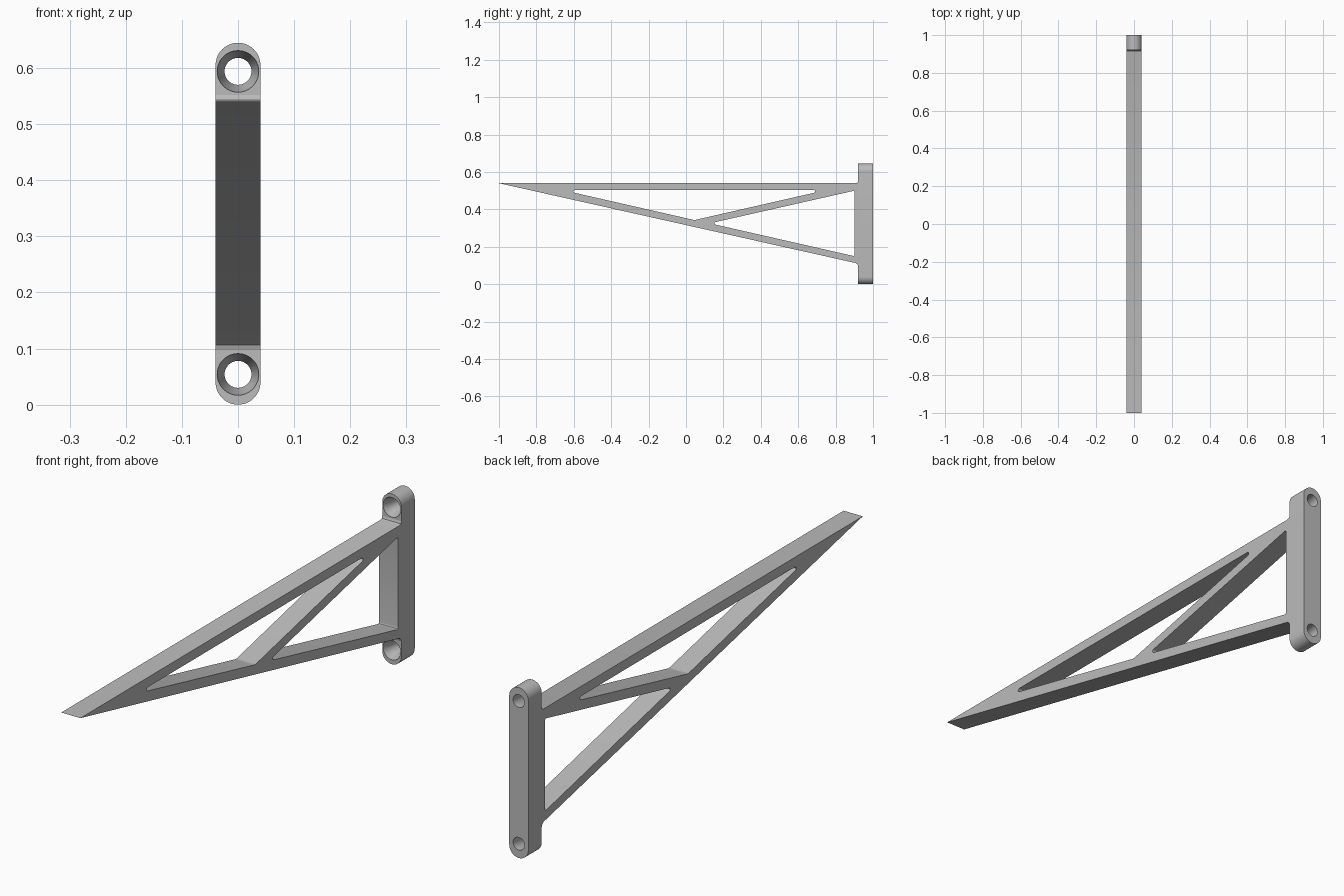
import bpy
import bmesh
import math
from mathutils import Vector, Matrix

cube = bpy.data.objects.get("Cube")
if cube:
    bpy.data.objects.remove(cube, do_unlink=True)

HALF_WIDTH = 0.04
PLATE_FRONT, PLATE_BACK = 0.92, 1.0
HEIGHT = 0.645

grey = bpy.data.materials.new("plain grey")
grey.use_nodes = True
grey.diffuse_color = (0.5, 0.5, 0.5, 1)
grey.node_tree.nodes["Principled BSDF"].inputs["Base Color"].default_value = (0.5, 0.5, 0.5, 1)


def finish(name, bm):
    bmesh.ops.recalc_face_normals(bm, faces=bm.faces)
    mesh = bpy.data.meshes.new(name)
    bm.to_mesh(mesh)
    bm.free()
    mesh.materials.append(grey)
    obj = bpy.data.objects.new(name, mesh)
    bpy.context.collection.objects.link(obj)
    return obj


def prism(name, loops, depth):
    """Fill an outline (with any inner outlines as openings) and extrude it."""
    bm = bmesh.new()
    edges = []
    for loop in loops:
        verts = [bm.verts.new(p) for p in loop]
        edges += [bm.edges.new((a, b)) for a, b in zip(verts, verts[1:] + verts[:1])]
    bmesh.ops.triangle_fill(bm, use_beauty=True, edges=edges, normal=Vector(depth).normalized())
    extruded = bmesh.ops.extrude_face_region(bm, geom=bm.faces[:])["geom"]
    moved = [v for v in extruded if isinstance(v, bmesh.types.BMVert)]
    bmesh.ops.translate(bm, verts=moved, vec=depth)
    return finish(name, bm)


def rounded(points, radius, steps=4):
    """Side outline from (y, z) corners, each softened by a small curve."""
    out = []
    for i, p in enumerate(points):
        p, a, b = (Vector(q) for q in (p, points[i - 1], points[(i + 1) % len(points)]))
        start = p + (a - p).normalized() * min(radius, (a - p).length * 0.45)
        end = p + (b - p).normalized() * min(radius, (b - p).length * 0.45)
        for s in range(steps + 1):
            t = s / steps
            q = start * (1 - t) ** 2 + p * 2 * t * (1 - t) + end * t * t
            out.append((-HALF_WIDTH, q.x, q.y))
    return out


# Triangular arm with two openings and small fillets where it meets the plate
outline = [(-1, 0.54), (0.908, 0.54), (0.917, 0.543), (0.92, 0.552),
           (0.92, 0.097), (0.917, 0.106), (0.908, 0.113)]
arm_outline = [(-HALF_WIDTH, y, z) for y, z in outline]
upper_opening = rounded([(-0.6, 0.503), (-0.605, 0.491), (0.045, 0.343),
                         (0.69, 0.49), (0.69, 0.503)], 0.008)
lower_opening = rounded([(0.152, 0.331), (0.152, 0.32), (0.9, 0.15), (0.9, 0.5)], 0.008)
arm = prism("bracket_arm", [arm_outline, upper_opening, lower_opening],
            (2 * HALF_WIDTH, 0, 0))

# Wall plate with rounded ends
stadium = []
for centre, first in ((HEIGHT - HALF_WIDTH, 0), (HALF_WIDTH, math.pi)):
    for i in range(25):
        a = first + math.pi * i / 24
        stadium.append((HALF_WIDTH * math.cos(a), PLATE_FRONT, centre + HALF_WIDTH * math.sin(a)))
plate = prism("wall_plate", [stadium], (0, PLATE_BACK - PLATE_FRONT, 0))

# Countersunk screw holes
for label, z in (("lower", 0.054), ("upper", 0.594)):
    bm = bmesh.new()
    rings = []
    for y, r in ((0.90, 0.037), (0.925, 0.037), (0.95, 0.024), (1.02, 0.024)):
        matrix = Matrix.Translation((0, y, z)) @ Matrix.Rotation(math.pi / 2, 4, "X")
        rings.append(bmesh.ops.create_circle(bm, segments=40, radius=r, matrix=matrix)["verts"])
    for a, b in zip(rings, rings[1:]):
        for i in range(40):
            j = (i + 1) % 40
            bm.faces.new((a[i], a[j], b[j], b[i]))
    bm.faces.new(rings[0])
    bm.faces.new(rings[-1])
    cutter = finish(label + "_hole_cutter", bm)
    cutter.hide_render = True
    cut = plate.modifiers.new(label + "_hole", "BOOLEAN")
    cut.operation = "DIFFERENCE"
    cut.solver = "EXACT"
    cut.object = cutter
    bpy.context.view_layer.objects.active = plate
    bpy.ops.object.modifier_apply(modifier=cut.name)
    bpy.data.objects.remove(cutter, do_unlink=True)

# Smooth the curved surfaces, keep the hard edges
bpy.ops.object.select_all(action="DESELECT")
for obj in (arm, plate):
    obj.select_set(True)
bpy.context.view_layer.objects.active = plate
bpy.ops.object.shade_smooth_by_angle(angle=math.radians(30))
